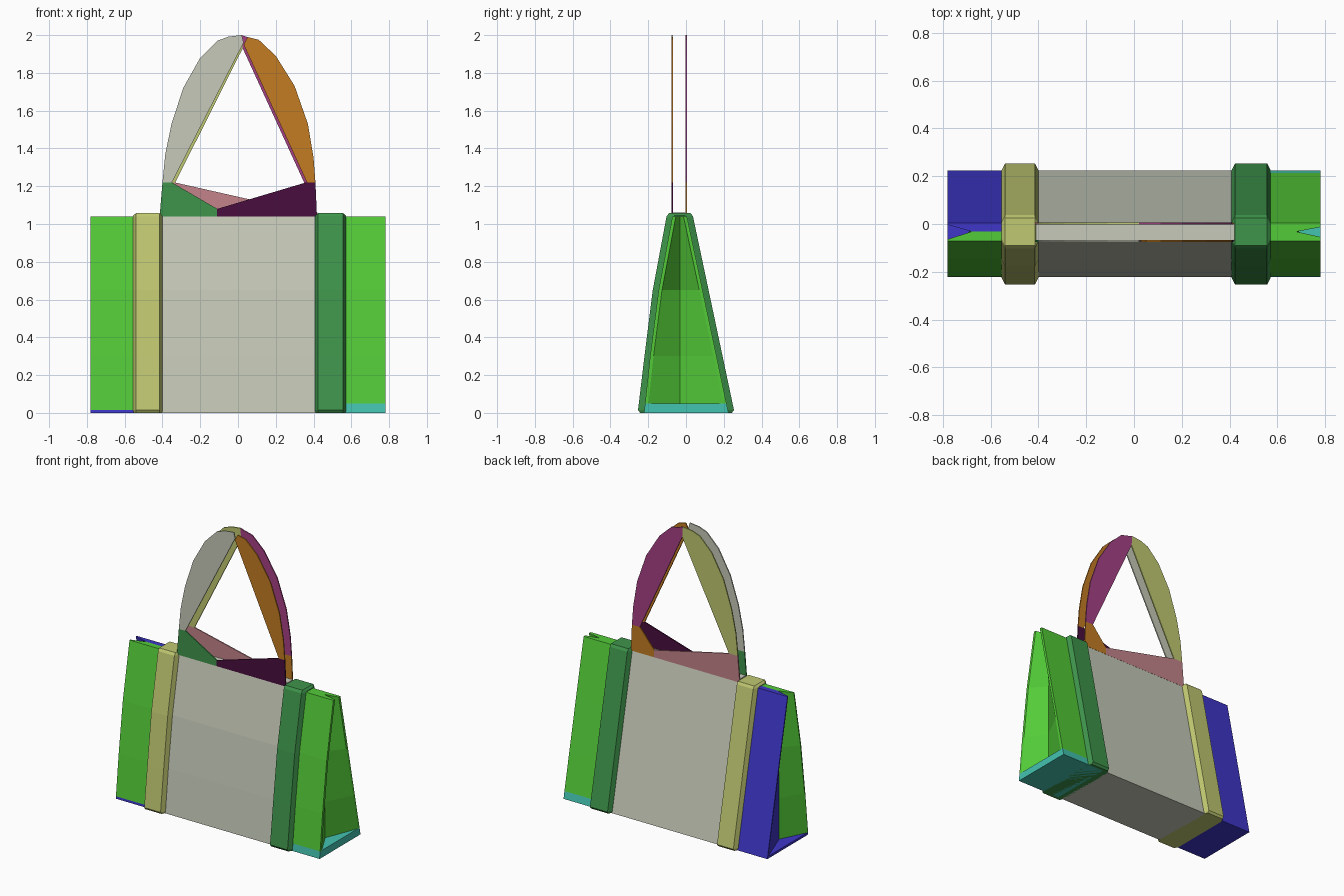
import bpy, bmesh

cube = bpy.data.objects.get("Cube")
if cube:
    bpy.data.objects.remove(cube, do_unlink=True)


def make_material(name, rgb):
    def lin(c):
        c /= 255
        return c / 12.92 if c <= 0.04045 else ((c + 0.055) / 1.055) ** 2.4
    col = (*[lin(c) for c in rgb], 1)
    m = bpy.data.materials.new(name)
    m.use_nodes = True
    m.diffuse_color = col
    bsdf = next(n for n in m.node_tree.nodes if n.type == 'BSDF_PRINCIPLED')
    bsdf.inputs["Base Color"].default_value = col
    return m


STONE = make_material("stone", (198, 202, 184))
LEAF = make_material("leaf_green", (83, 203, 56))
PINE = make_material("pine_green", (62, 148, 75))
STRAW = make_material("straw", (192, 200, 113))
BLUE = make_material("blue", (62, 54, 200))
TEAL = make_material("teal", (68, 195, 176))
ORANGE = make_material("orange", (196, 124, 35))
MAGENTA = make_material("magenta", (165, 65, 132))
PINK = make_material("dusty_pink", (196, 132, 139))
PLUM = make_material("dark_plum", (74, 13, 62))


def loft(name, rings, mat):
    """Skin a row of equal-length rings and cap both ends."""
    bm = bmesh.new()
    vs = [[bm.verts.new(p) for p in ring] for ring in rings]
    n = len(vs[0])
    for a, b in zip(vs, vs[1:]):
        for i in range(n):
            j = (i + 1) % n
            bm.faces.new((a[i], a[j], b[j], b[i]))
    bm.faces.new(vs[0])
    bm.faces.new(vs[-1])
    bmesh.ops.recalc_face_normals(bm, faces=bm.faces)
    me = bpy.data.meshes.new(name)
    bm.to_mesh(me)
    bm.free()
    me.materials.append(mat)
    ob = bpy.data.objects.new(name, me)
    bpy.context.scene.collection.objects.link(ob)
    return ob


def plate(name, outline, y, mat, thick=0.008):
    """Thin upright sheet from an x, z outline."""
    loft(name, [[(x, y + s * thick / 2, z) for x, z in outline] for s in (-1, 1)], mat)


# Levels of the bag wall: z, front y, back y
LEVELS = [(0.0, -0.222, 0.225), (0.3, -0.19, 0.162), (0.65, -0.145, 0.088), (1.04, -0.072, 0.005)]
MID = -0.032


def wall(z):
    """Front and back y of the bag at height z."""
    for (z0, f0, b0), (z1, f1, b1) in zip(LEVELS, LEVELS[1:]):
        if z <= z1:
            t = (z - z0) / (z1 - z0)
            return f0 + t * (f1 - f0), b0 + t * (b1 - b0)
    return LEVELS[-1][1:]


# Main body
profile = [(wall(z)[0], z) for z in (0, 0.3, 0.65, 1.04)] + [(-0.068, 1.06), (0.001, 1.06)]
profile += [(wall(z)[1], z) for z in (1.04, 0)]
loft("body", [[(x, y, z) for y, z in profile] for x in (-0.41, 0.42)], STONE)

# Raised bands with chamfered edges
OUTER = [(-0.243, 0.0), (-0.254, 0.015), (-0.22, 0.3), (-0.176, 0.65), (-0.103, 1.04),
         (-0.09, 1.057), (0.025, 1.057), (0.037, 1.04), (0.254, 0.015), (0.243, 0.0)]
INNER = [(y + (0.03 if y < MID else -0.03), min(z, 1.045)) for y, z in OUTER]
for name, x0, x1, mat in (("right_band", -0.555, -0.40, STRAW), ("left_band", 0.408, 0.572, PINE)):
    steps = [(x0, INNER), (x0 + 0.015, OUTER), (x1 - 0.015, OUTER), (x1, INNER)]
    loft(name, [[(x, y, z) for y, z in ring] for x, ring in steps], mat)


# Folded end gussets: a front and a back half on a base slab
def gusset(name, side, back, base_z, lip, mat):
    rings = []
    for z in (base_z, 0.3, 0.65, 1.04):
        y = wall(z)[back]
        inner_y = y + (-lip if back else lip)
        fold = 0.68 if z > 1 else 0.69
        rings.append([(side * 0.45, y, z), (side * 0.78, y, z), (side * 0.78, inner_y, z),
                      (side * fold, MID, z), (side * 0.45, MID, z)])
    loft(name, rings, mat)


for label, side, base_z, lip, back_mat, base_mat in (
        ("right", -1, 0.016, 0.008, BLUE, BLUE), ("left", 1, 0.05, 0.018, LEAF, TEAL)):
    gusset(label + "_front_gusset", side, 0, base_z, lip, LEAF)
    gusset(label + "_back_gusset", side, 1, base_z, lip, back_mat)
    loft(label + "_base", [[(side * x, wall(z)[k], z) for x, k in ((0.45, 0), (0.78, 0), (0.78, 1), (0.45, 1))]
                           for z in (0.0, base_z)], base_mat)

# Handle arms: outer arcs closed by a straight inner edge
RIGHT_ARC = [(-0.40, 1.22), (-0.385, 1.37), (-0.352, 1.53), (-0.29, 1.72), (-0.20, 1.88),
             (-0.11, 1.97), (-0.05, 1.992), (0.02, 2.0)]
LEFT_ARC = [(0.41, 1.22), (0.40, 1.35), (0.37, 1.53), (0.30, 1.73), (0.20, 1.89), (0.11, 1.975), (0.05, 1.99)]
FRONT_Y, BACK_Y = -0.072, 0.002
plate("front_handle_right_arm", RIGHT_ARC + [(0.03, 1.96), (-0.35, 1.22)], FRONT_Y, STONE)
plate("front_handle_left_arm", LEFT_ARC + [(0.03, 1.95), (0.365, 1.22)], FRONT_Y, ORANGE)
plate("back_handle_right_arm", RIGHT_ARC + [(0.025, 1.93), (-0.332, 1.22)], BACK_Y, STRAW)
plate("back_handle_left_arm", LEFT_ARC + [(0.02, 2.0), (0.025, 1.93), (0.35, 1.22)], BACK_Y, MAGENTA)

# Handle roots rising from the body
plate("front_handle_right_root", [(-0.415, 1.04), (-0.40, 1.22), (-0.35, 1.22), (-0.11, 1.08), (-0.11, 1.04)],
      FRONT_Y, PINE)
plate("front_handle_left_root", [(-0.11, 1.04), (-0.11, 1.08), (0.36, 1.22), (0.41, 1.22), (0.418, 1.04)],
      FRONT_Y, PLUM)
plate("back_handle_right_root", [(-0.415, 1.04), (-0.40, 1.22), (-0.335, 1.22), (0.24, 1.09), (0.24, 1.04)],
      BACK_Y, PINK)
plate("back_handle_left_root", [(0.24, 1.04), (0.24, 1.09), (0.35, 1.22), (0.41, 1.22), (0.418, 1.04)],
      BACK_Y, ORANGE)
